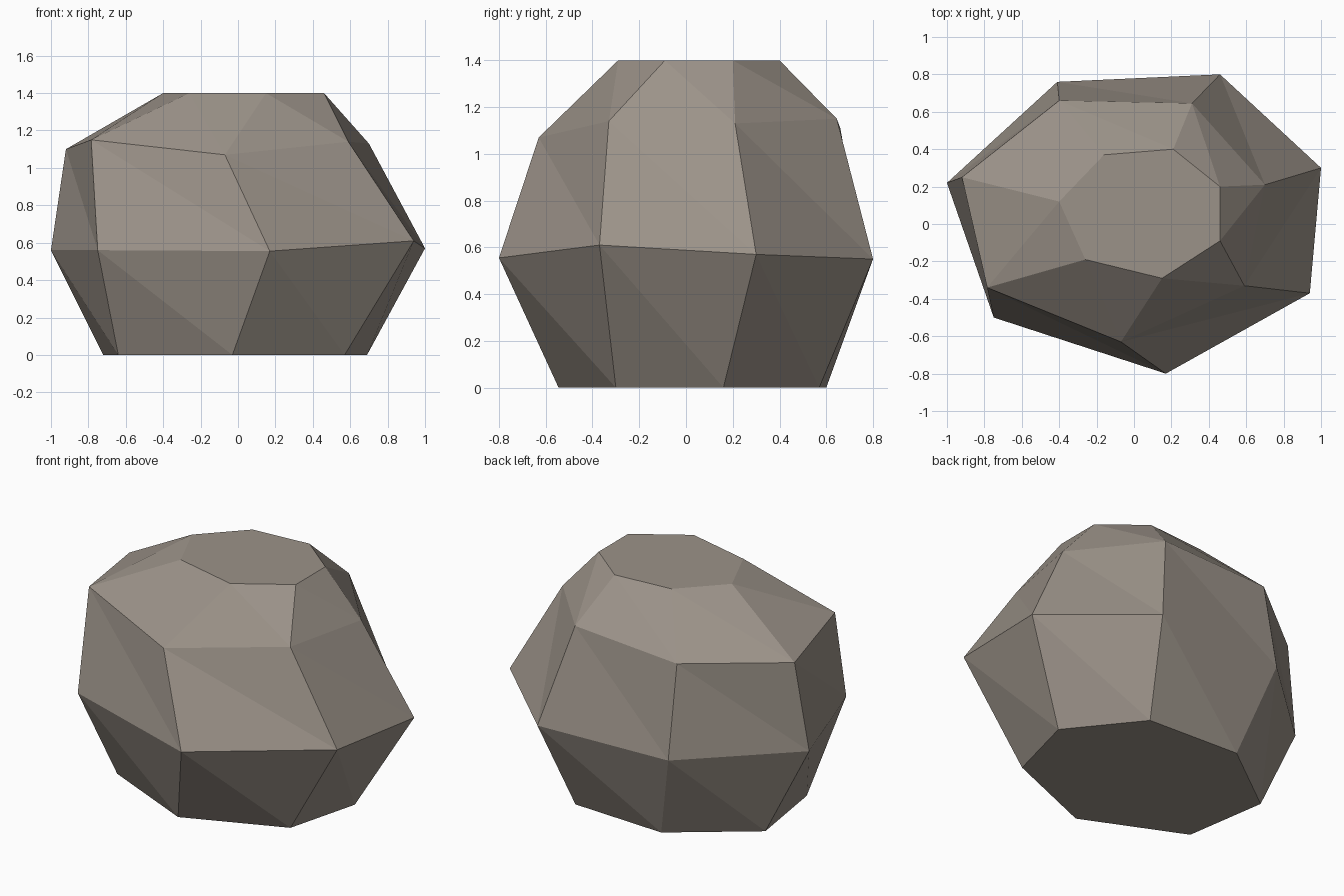
import bpy
import bmesh

if "Cube" in bpy.data.objects:
    bpy.data.objects.remove(bpy.data.objects["Cube"])

# Four rings of the boulder, from the ground to the flat top, counterclockwise
ground = [(-.64, -.27, 0), (-.03, -.545, 0), (.57, -.30, 0), (.69, .16, 0),
          (.36, .57, 0), (-.25, .60, 0), (-.72, .25, 0)]
belly = [(-.75, -.50, .56), (.17, -.80, .555), (.94, -.37, .61), (1, .30, .57),
         (.46, .80, .55), (-.41, .76, .55), (-1, .22, .56)]
shoulder = [(-.785, -.34, 1.15), (-.07, -.63, 1.07), (.59, -.33, 1.14), (.70, .21, 1.13),
            (.31, .645, 1.15), (-.40, .66, 1.11), (-.92, .25, 1.10)]
crown = [(-.26, -.19, 1.4), (.15, -.29, 1.4), (.46, -.09, 1.4), (.46, .20, 1.4),
         (.21, .40, 1.4), (-.16, .37, 1.4), (-.40, .12, 1.4)]

bm = bmesh.new()
rings = [[bm.verts.new(p) for p in ring] for ring in (ground, belly, shoulder, crown)]

# Faceted side bands, each cell split along the same diagonal
for low, high in zip(rings, rings[1:]):
    for i in range(7):
        j = (i + 1) % 7
        bm.faces.new((low[i], low[j], high[i]))
        bm.faces.new((low[j], high[j], high[i]))

# Flat base and flat top
bm.faces.new(rings[0][::-1])
bm.faces.new(rings[-1])

mesh = bpy.data.meshes.new("boulder")
bm.to_mesh(mesh)
bm.free()
boulder = bpy.data.objects.new("boulder", mesh)
bpy.context.collection.objects.link(boulder)

# Warm grey stone
stone = bpy.data.materials.new("warm_grey_stone")
stone.diffuse_color = (.33, .29, .25, 1)
stone.use_nodes = True
stone.node_tree.nodes["Principled BSDF"].inputs["Base Color"].default_value = stone.diffuse_color
mesh.materials.append(stone)
